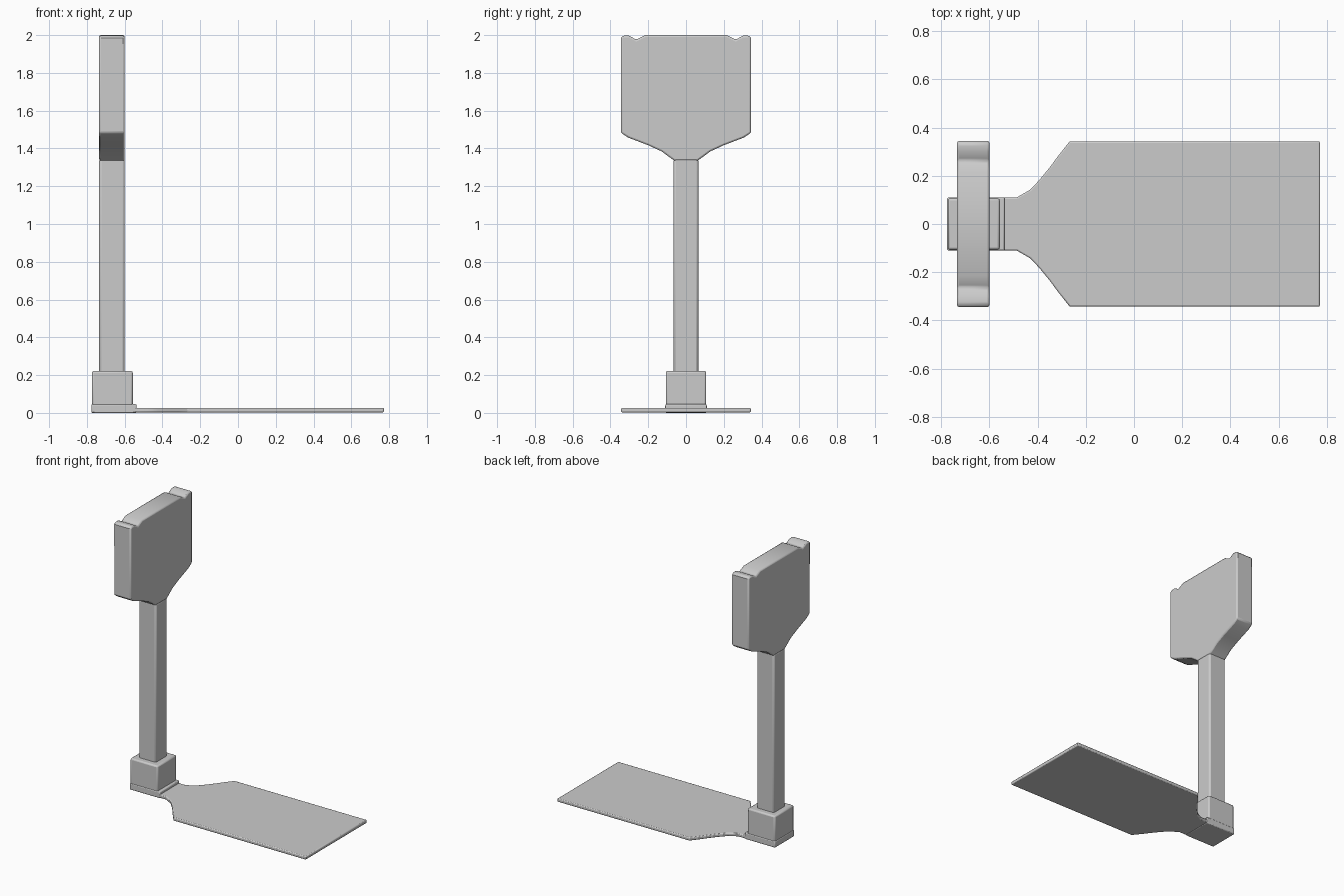
import bpy, bmesh
from mathutils import Vector

if "Cube" in bpy.data.objects:
    bpy.data.objects.remove(bpy.data.objects["Cube"])


def prism(name, points, to_3d, depth, bevel, segments=2):
    """Extrude a closed outline along depth, then round its edges."""
    bm = bmesh.new()
    face = bm.faces.new([bm.verts.new(to_3d(*p)) for p in points])
    ext = bmesh.ops.extrude_face_region(bm, geom=[face])
    verts = [v for v in ext["geom"] if isinstance(v, bmesh.types.BMVert)]
    bmesh.ops.translate(bm, verts=verts, vec=Vector(depth))
    bmesh.ops.recalc_face_normals(bm, faces=bm.faces)
    mesh = bpy.data.meshes.new(name)
    bm.to_mesh(mesh)
    bm.free()
    obj = bpy.data.objects.new(name, mesh)
    bpy.context.collection.objects.link(obj)
    mod = obj.modifiers.new("rounded_edges", "BEVEL")
    mod.width = bevel
    mod.segments = segments
    mod.limit_method = "ANGLE"
    mod.angle_limit = 0.8
    bpy.ops.object.select_all(action="DESELECT")
    obj.select_set(True)
    bpy.context.view_layer.objects.active = obj
    bpy.ops.object.shade_smooth_by_angle(angle=0.6)
    return obj


def box(name, x0, x1, half_y, z0, z1, bevel):
    pts = [(x0, -half_y), (x1, -half_y), (x1, half_y), (x0, half_y)]
    return prism(name, pts, lambda x, y: (x, y, z0), (0, 0, z1 - z0), bevel)


def mirrored(half):
    """Close a half outline by mirroring its first-axis values."""
    return half + [(-a, b) for a, b in reversed(half)]


# Upright head: flared shoulders below, two shallow notches on top
head = [(0.062, 1.335), (0.085, 1.352), (0.13, 1.385), (0.20, 1.417),
        (0.305, 1.457), (0.345, 1.483), (0.345, 1.985), (0.335, 1.997),
        (0.302, 1.997), (0.263, 1.976), (0.215, 2.0)]
prism("head", mirrored(head), lambda y, z: (-0.735, y, z),
      (0.135, 0, 0), 0.009)

# Post
box("post", -0.735, -0.60, 0.065, 0.15, 1.345, 0.012)

# Socket block and the low flange round its foot
box("socket", -0.773, -0.557, 0.107, 0.01, 0.222, 0.01)
box("socket_flange", -0.776, -0.537, 0.11, 0.0, 0.046, 0.006)

# Flat blade lying on the floor, with a flared neck
blade = [(0.11, -0.60), (0.11, -0.487), (0.143, -0.43), (0.186, -0.39),
         (0.235, -0.35), (0.285, -0.313), (0.343, -0.267), (0.343, 0.772)]
prism("blade", mirrored(blade), lambda y, x: (x, y, 0.003),
      (0, 0, 0.024), 0.006)
